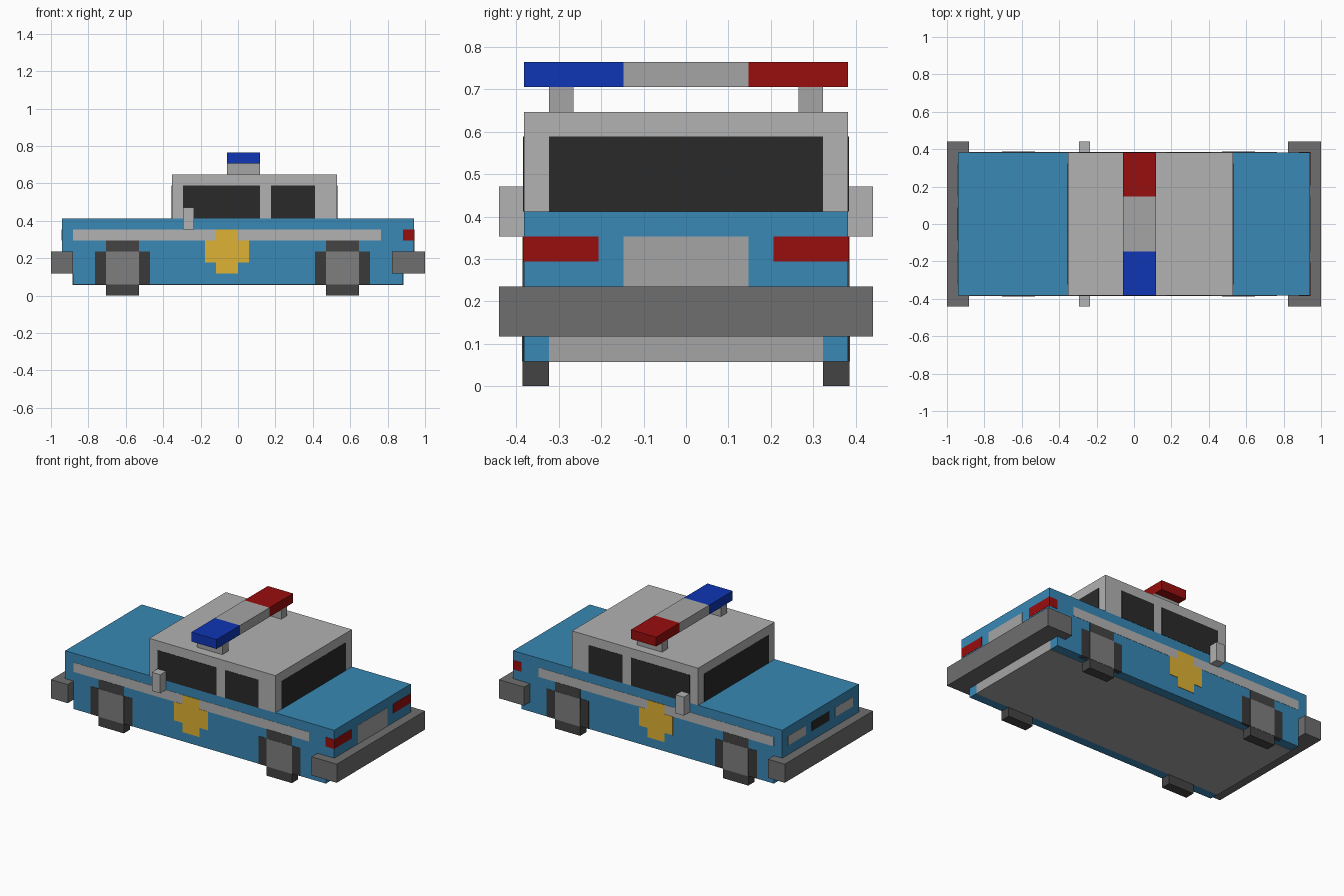
import bpy, bmesh

if "Cube" in bpy.data.objects:
    bpy.data.objects.remove(bpy.data.objects["Cube"])

U = 1 / 17      # one block of the grid the car is built on
E = 0.025       # how far painted panels stand proud, in blocks


def material(name, rgb):
    m = bpy.data.materials.new(name)
    m.diffuse_color = [((c / 255 + 0.055) / 1.055) ** 2.4 for c in rgb] + [1]
    m.use_nodes = True
    m.node_tree.nodes["Principled BSDF"].inputs["Base Color"].default_value = m.diffuse_color
    return m


BLUE = material("body_blue", (56, 136, 181))
SILVER = material("silver", (178, 178, 178))
GREY = material("grey", (165, 165, 165))
STEEL = material("steel", (110, 110, 110))
HUB = material("hub_grey", (126, 126, 126))
RUBBER = material("rubber", (68, 68, 68))
ARCH = material("arch_dark", (58, 58, 58))
GLASS = material("glass", (42, 42, 42))
RED = material("lamp_red", (153, 14, 14))
LAMP_BLUE = material("lamp_blue", (14, 54, 181))
GOLD = material("gold", (222, 178, 52))


def prism(name, profile, y0, y1, mat):
    """Extrude an x-z outline (in blocks) from y0 to y1."""
    bm = bmesh.new()
    face = bm.faces.new([bm.verts.new((x * U, y0 * U, z * U)) for x, z in profile])
    ext = bmesh.ops.extrude_face_region(bm, geom=[face])["geom"]
    bmesh.ops.translate(bm, vec=(0, (y1 - y0) * U, 0),
                        verts=[v for v in ext if isinstance(v, bmesh.types.BMVert)])
    bmesh.ops.recalc_face_normals(bm, faces=bm.faces)
    me = bpy.data.meshes.new(name)
    bm.to_mesh(me)
    bm.free()
    me.materials.append(mat)
    ob = bpy.data.objects.new(name, me)
    bpy.context.collection.objects.link(ob)
    return ob


def box(name, x0, x1, y0, y1, z0, z1, mat):
    return prism(name, [(x0, z0), (x1, z0), (x1, z1), (x0, z1)], y0, y1, mat)


# Body with overhanging ends, cabin and underside
prism("body", [(-15, 1), (15, 1), (15, 4), (16, 4), (16, 7), (-16, 7), (-16, 4), (-15, 4)],
      -6.5, 6.5, BLUE)
box("cabin", -6, 9, -6.5, 6.5, 7, 11, SILVER)
box("floor_pan", -15 - E, 15 + E, -5.5, 5.5, 1 - E, 2, GREY)

# Windscreen and rear window
box("windscreen", -6 - E, -5.5, -5.5, 5.5, 7, 10, GLASS)
box("rear_window", 8.5, 9 + E, -5.5, 5.5, 7, 10, GLASS)

# Bumpers
box("front_bumper", -17, -15, -7.5, 7.5, 2, 4, STEEL)
box("rear_bumper", 15, 17, -7.5, 7.5, 2, 4, STEEL)

# Grille and rear plate panel
box("grille", -16 - E, -15.5, -1.5, 1.5, 5, 6, GLASS)
box("rear_panel", 15.5, 16 + E, -2.5, 2.5, 4, 6, GREY)

# Roof light bar
box("light_bar_centre", -1, 2, -2.5, 2.5, 12, 13, GREY)

badge = [(-2, 2), (0, 2), (0, 3), (1, 3), (1, 5), (0, 5), (0, 6), (-2, 6),
         (-2, 5), (-3, 5), (-3, 3), (-2, 3)]

for side, s, lamp in (("right", -1, LAMP_BLUE), ("left", 1, RED)):
    def side_box(name, x0, x1, y0, y1, z0, z1, mat):
        box(f"{side}_{name}", x0, x1, s * y0, s * y1, z0, z1, mat)

    # Side windows, trim and badge
    side_box("front_window", -5, 2, 6, 6.5 + E, 7, 10, GLASS)
    side_box("back_window", 3, 7, 6, 6.5 + E, 7, 10, GLASS)
    side_box("trim_strip", -15, 13, 6, 6.5 + E, 5, 6, SILVER)
    prism(f"{side}_badge", badge, s * 6, s * (6.5 + 2 * E), GOLD)

    # Mirror, bumper end, lamps
    side_box("mirror", -5, -4, 6.5, 7.5, 6, 8, SILVER)
    side_box("rear_bumper_end", 14, 15, 6.5, 7.5, 2, 4, STEEL)
    side_box("headlamp", -16 - E, -15.5, 2.5, 5.5, 5, 6, SILVER)
    side_box("tail_lamp", 15, 16 + E, 3.5, 6.5 + E, 5, 6, RED)

    # Roof light and its support
    side_box("roof_light", -1, 2, 2.5, 6.5, 12, 13, lamp)
    side_box("roof_light_support", -1, 2, 4.5, 5.5, 11, 12, GREY)

    # Wheels: arch, tyre and hub
    for end, x in (("front", -10.5), ("rear", 9.5)):
        side_box(f"{end}_arch", x - 2.5, x + 2.5, 6, 6.5 + E, 1, 4, ARCH)
        side_box(f"{end}_tyre", x - 1.5, x + 1.5, 5.5, 6.5 + 2 * E, 0, 5, RUBBER)
        side_box(f"{end}_hub", x - 1.5, x + 1.5, 6, 6.5 + 3 * E, 1, 4, HUB)
